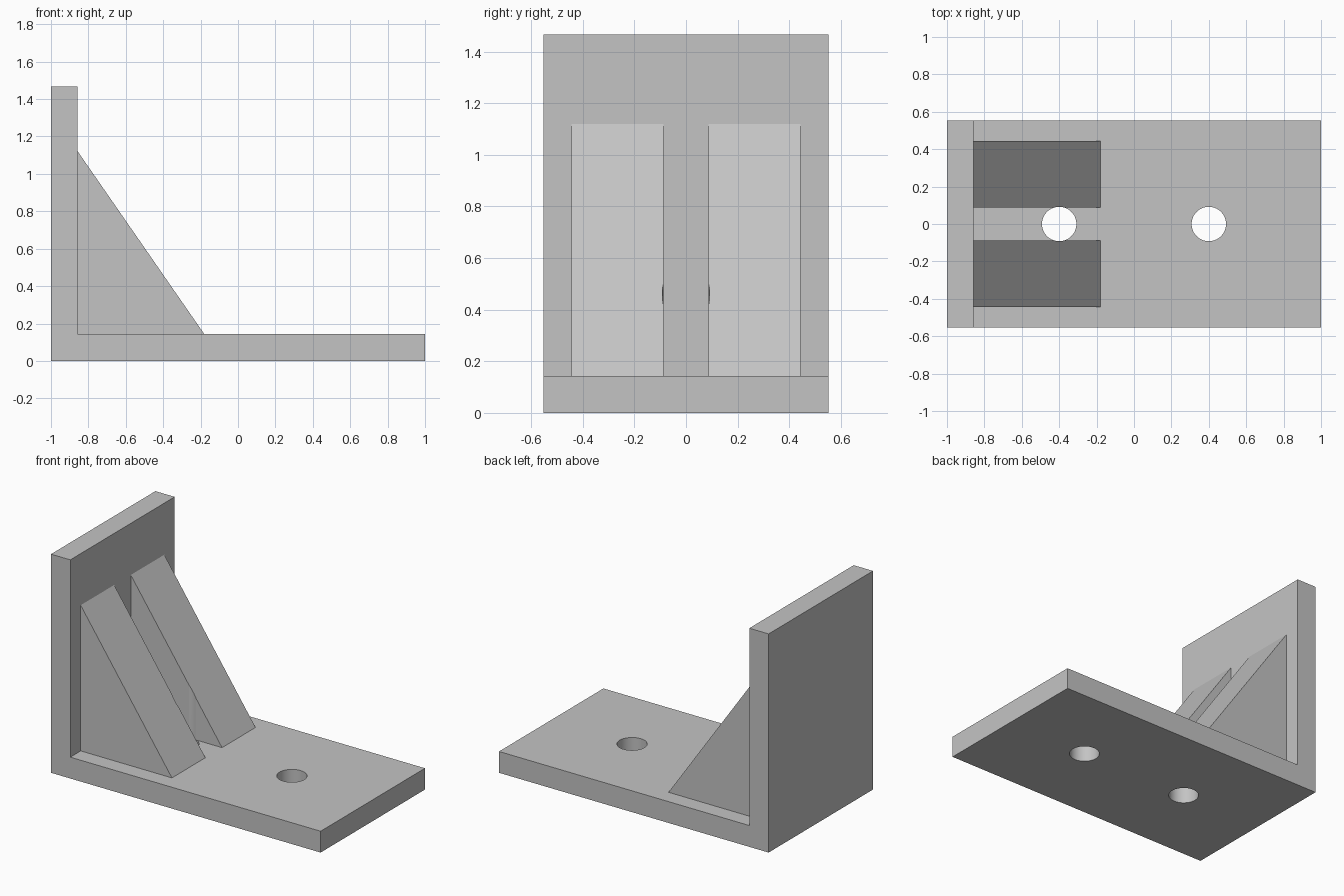
import bpy
import bmesh

cube = bpy.data.objects.get("Cube")
if cube:
    bpy.data.objects.remove(cube, do_unlink=True)

# Single plain grey for the whole bracket
grey = bpy.data.materials.new("plain grey")
grey.use_nodes = True
colour = (0.55, 0.55, 0.55, 1)
grey.diffuse_color = colour
grey.node_tree.nodes["Principled BSDF"].inputs["Base Color"].default_value = colour

HALF_WIDTH = 0.553
THICK = 0.143
WALL_X = -1 + THICK
HOLE_RADIUS = 0.092


def extrude_profile(name, profile, y0, y1):
    """Solid made by sweeping an (x, z) outline along y."""
    bm = bmesh.new()
    face = bm.faces.new([bm.verts.new((x, y0, z)) for x, z in profile])
    swept = bmesh.ops.extrude_face_region(bm, geom=[face])["geom"]
    verts = [v for v in swept if isinstance(v, bmesh.types.BMVert)]
    bmesh.ops.translate(bm, verts=verts, vec=(0, y1 - y0, 0))
    bmesh.ops.recalc_face_normals(bm, faces=bm.faces)
    mesh = bpy.data.meshes.new(name)
    bm.to_mesh(mesh)
    bm.free()
    obj = bpy.data.objects.new(name, mesh)
    bpy.context.collection.objects.link(obj)
    mesh.materials.append(grey)
    return obj


# L-shaped plate: base and upright wall
plate = extrude_profile("angle_plate", [
    (-1, 0), (1, 0), (1, THICK), (WALL_X, THICK), (WALL_X, 1.466), (-1, 1.466),
], -HALF_WIDTH, HALF_WIDTH)

# Pair of triangular gussets
gusset_outline = [(WALL_X, THICK), (-0.18, THICK), (WALL_X, 1.12)]
gussets = [
    extrude_profile("left_gusset", gusset_outline, 0.088, 0.443),
    extrude_profile("right_gusset", gusset_outline, -0.443, -0.088),
]

# Bolt holes, the inner one also grazing the gussets
for name, x, parts in (("inner_hole_cutter", -0.4, [plate] + gussets),
                       ("outer_hole_cutter", 0.4, [plate])):
    bpy.ops.mesh.primitive_cylinder_add(
        vertices=64, radius=HOLE_RADIUS, depth=3, location=(x, 0, 0.5))
    cutter = bpy.context.object
    cutter.name = name
    cutter.data.materials.append(grey)
    bpy.ops.object.shade_smooth_by_angle()
    cutter.hide_render = True
    cutter.hide_set(True)
    for part in parts:
        cut = part.modifiers.new(name, "BOOLEAN")
        cut.operation = "DIFFERENCE"
        cut.solver = "EXACT"
        cut.object = cutter
